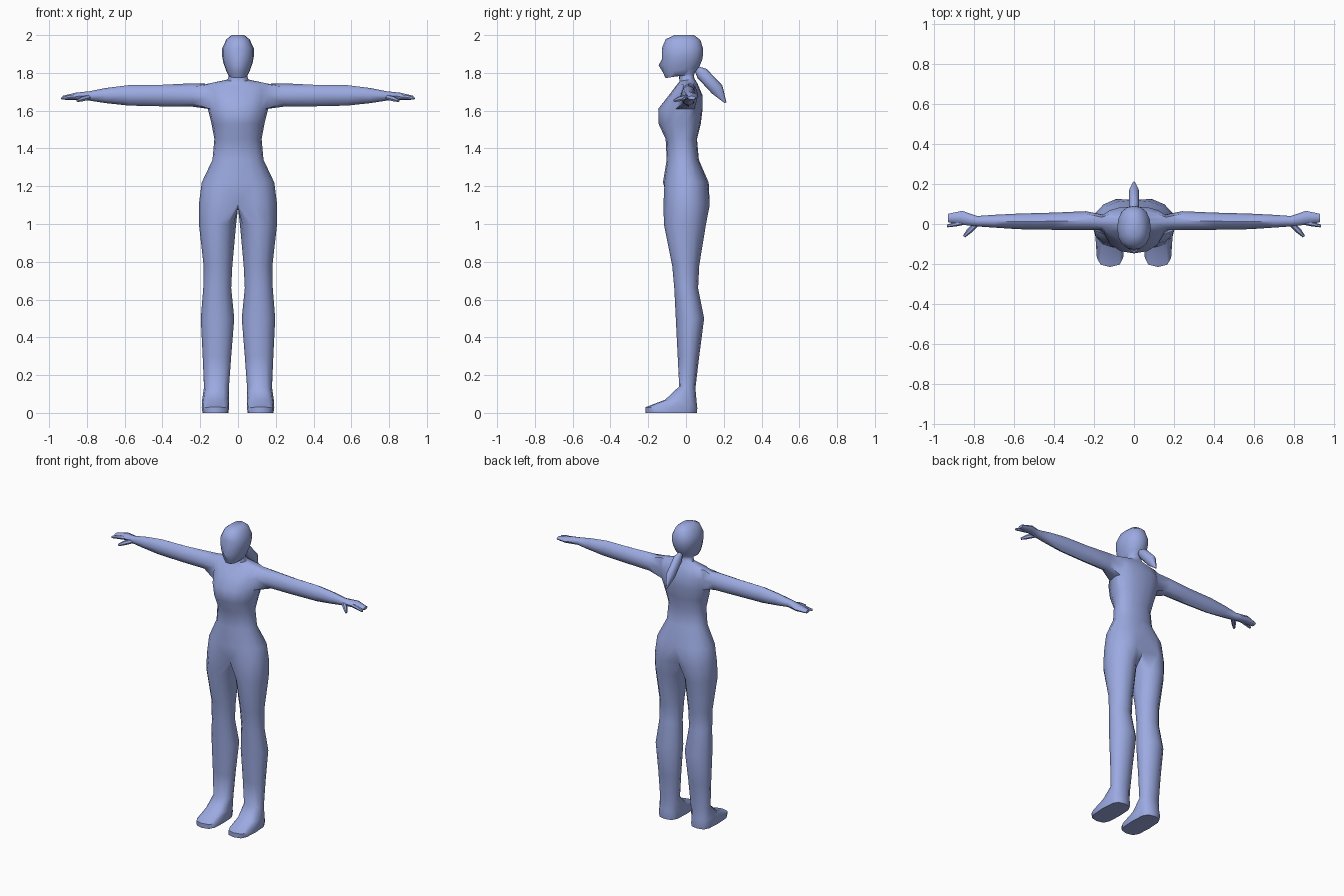
import bpy, bmesh, math
from mathutils import Vector

if "Cube" in bpy.data.objects:
    bpy.data.objects.remove(bpy.data.objects["Cube"])

blue = bpy.data.materials.new("soft blue")
blue.diffuse_color = (0.33, 0.40, 0.75, 1)
blue.use_nodes = True
blue.node_tree.nodes["Principled BSDF"].inputs["Base Color"].default_value = blue.diffuse_color


def spow(v, p):
    return math.copysign(abs(v) ** p, v) if abs(v) > 1e-6 else 0.0


def skin(bm, a, b, closed=True):
    """Quads between two rows of vertices."""
    n = len(a)
    for i in range(n if closed else n - 1):
        j = (i + 1) % n
        bm.faces.new((a[i], a[j], b[j], b[i]))


def finish(bm, name, sharp=55):
    bmesh.ops.recalc_face_normals(bm, faces=bm.faces)
    for f in bm.faces:
        f.smooth = True
    for e in bm.edges:
        if len(e.link_faces) == 2 and e.calc_face_angle() > math.radians(sharp):
            e.smooth = False
    me = bpy.data.meshes.new(name)
    bm.to_mesh(me)
    bm.free()
    me.materials.append(blue)
    ob = bpy.data.objects.new(name, me)
    bpy.context.collection.objects.link(ob)
    return ob


def tube(name, path, sides=6, flat=1.0, mirror=False):
    """Tapered tube through (x, y, z, radius); flat squeezes the horizontal axis."""
    bm = bmesh.new()
    pts = [Vector(p[:3]) for p in path]
    rows = []
    for i, p in enumerate(path):
        d = (pts[min(i + 1, len(pts) - 1)] - pts[max(i - 1, 0)]).normalized()
        u = d.cross(Vector((0, 0, 1))).normalized()
        v = u.cross(d)
        rows.append([bm.verts.new(pts[i] + p[3] * (flat * math.cos(t) * u + math.sin(t) * v))
                     for t in (math.tau * k / sides for k in range(sides))])
    for a, b in zip(rows, rows[1:]):
        skin(bm, a, b)
    bm.faces.new(rows[0])
    bm.faces.new(rows[-1])
    if mirror:
        bmesh.ops.mirror(bm, geom=bm.verts[:] + bm.edges[:] + bm.faces[:], axis='X', merge_dist=0.0001)
    return finish(bm, name)


# ---- body: one half, then mirrored
bm = bmesh.new()

# Torso, neck and head half rows: z front, z back, half width, y front, y middle, y back
torso = [
    (1.11, 1.10, .207, -.128, 0, .135),
    (1.22, 1.22, .192, -.122, 0, .120),
    (1.34, 1.34, .135, -.102, -.01, .068),
    (1.45, 1.45, .125, -.108, -.01, .058),
    (1.53, 1.53, .140, -.145, 0, .078),
    (1.61, 1.61, .160, -.147, .015, .088),
    (1.68, 1.68, .168, -.092, .015, .088),
    (1.735, 1.745, .172, -.050, .015, .060),
    (1.755, 1.770, .056, -.034, .005, .045),
    (1.785, 1.785, .048, -.038, 0, .042),
    (1.772, 1.800, .050, -.108, -.02, .046),
    (1.800, 1.830, .064, -.121, -.02, .070),
    (1.840, 1.870, .078, -.124, -.02, .086),
    (1.875, 1.900, .084, -.126, -.02, .091),
    (1.930, 1.930, .084, -.128, -.02, .090),
    (1.978, 1.975, .062, -.108, -.02, .076),
    (2.000, 2.000, .034, -.062, -.01, .042),
]
SEG = 8
rows = []
for zf, zb, w, yf, ym, yb in torso:
    row = []
    for k in range(SEG + 1):
        t = math.pi * k / SEG
        c = spow(math.cos(t), .9)
        y = ym - c * (ym - yf if c > 0 else yb - ym)
        z = zf + (zb - zf) * (1 - math.cos(t)) / 2
        row.append(bm.verts.new((w * spow(math.sin(t), .9), y, z)))
    rows.append(row)
rows[12][0].co.y = -.145                    # nose
rows[0][0].co.y, rows[0][8].co.y = -.09, .085   # front and back cleft
ARM = 5                                      # armhole spans rows 5..7, columns 3..5
for r in range(len(rows) - 1):
    for k in range(SEG):
        if not (r in (ARM, ARM + 1) and k in (3, 4)):
            bm.faces.new((rows[r][k], rows[r][k + 1], rows[r + 1][k + 1], rows[r + 1][k]))
bm.faces.new(rows[-1])

# Leg and foot: z front, z back, x inner, x outer, y front, y back, roundness
legs = [
    (1.00, 1.00, .010, .207, -.117, .106, 1),
    (.78, .78, .030, .182, -.073, .070, 1),
    (.66, .66, .036, .184, -.062, .064, 1),
    (.50, .50, .020, .197, -.054, .096, 1),
    (.30, .30, .036, .187, -.044, .070, 1),
    (.14, .13, .048, .180, -.036, .050, .9),
    (.07, .06, .048, .190, -.110, .056, .75),
    (.03, .025, .048, .192, -.215, .060, .6),
    (0, 0, .050, .188, -.215, .058, .6),
]
crotch = [bm.verts.new((0, y, 1.085)) for y in (.045, 0, -.05)]
prev = rows[0] + crotch
for zf, zb, xi, xo, yf, yb, p in legs:
    ring = []
    for k in range(12):
        a = math.radians(30 * k - 30)
        s, c = spow(math.sin(a), p), spow(math.cos(a), p)
        ring.append(bm.verts.new(((xi + xo) / 2 + (xo - xi) / 2 * s,
                                  (yf + yb) / 2 - (yb - yf) / 2 * c,
                                  (zf + zb) / 2 + (zf - zb) / 2 * c)))
    skin(bm, prev, ring)
    prev = ring
bm.faces.new(prev)

# Arm and palm: x, z centre, z radius, y centre, y radius
arms = [
    (.24, 1.683, .062, .017, .047),
    (.40, 1.680, .057, .014, .043),
    (.58, 1.681, .054, .013, .039),
    (.70, 1.680, .040, .014, .032),
    (.785, 1.678, .025, .014, .026),
    (.86, 1.676, .019, .031, .035),
    (.93, 1.668, .010, .030, .021),
]
A, B, C = rows[ARM:ARM + 3]
prev = [A[3], A[4], A[5], B[5], C[5], C[4], C[3], B[3]]
for x, zc, rz, yc, ry in arms:
    ring = []
    for k in range(8):
        a = math.radians(45 - 45 * k)
        ring.append(bm.verts.new((x, yc - ry * math.sin(a), zc - rz * math.cos(a))))
    skin(bm, prev, ring)
    prev = ring
bm.faces.new(prev)

bmesh.ops.mirror(bm, geom=bm.verts[:] + bm.edges[:] + bm.faces[:], axis='X', merge_dist=0.0005)
# drop the inner walls the head cap may leave on the mirror plane
inner = [f for f in bm.faces if all(abs(v.co.x) < 1e-4 for v in f.verts)]
bmesh.ops.delete(bm, geom=inner, context='FACES')
finish(bm, "body")

# ---- thumbs, index fingers and ponytail
tube("thumbs", [(.785, .005, 1.672, .014), (.825, -.035, 1.662, .014), (.85, -.062, 1.652, .007)], mirror=True)
tube("index_fingers", [(.84, .012, 1.675, .014), (.89, .000, 1.672, .012), (.935, -.010, 1.664, .007)], mirror=True)
tube("ponytail", [(0, .05, 1.828, .012), (0, .085, 1.797, .034), (0, .165, 1.712, .035), (0, .21, 1.642, .005)],
     sides=8, flat=.75)
